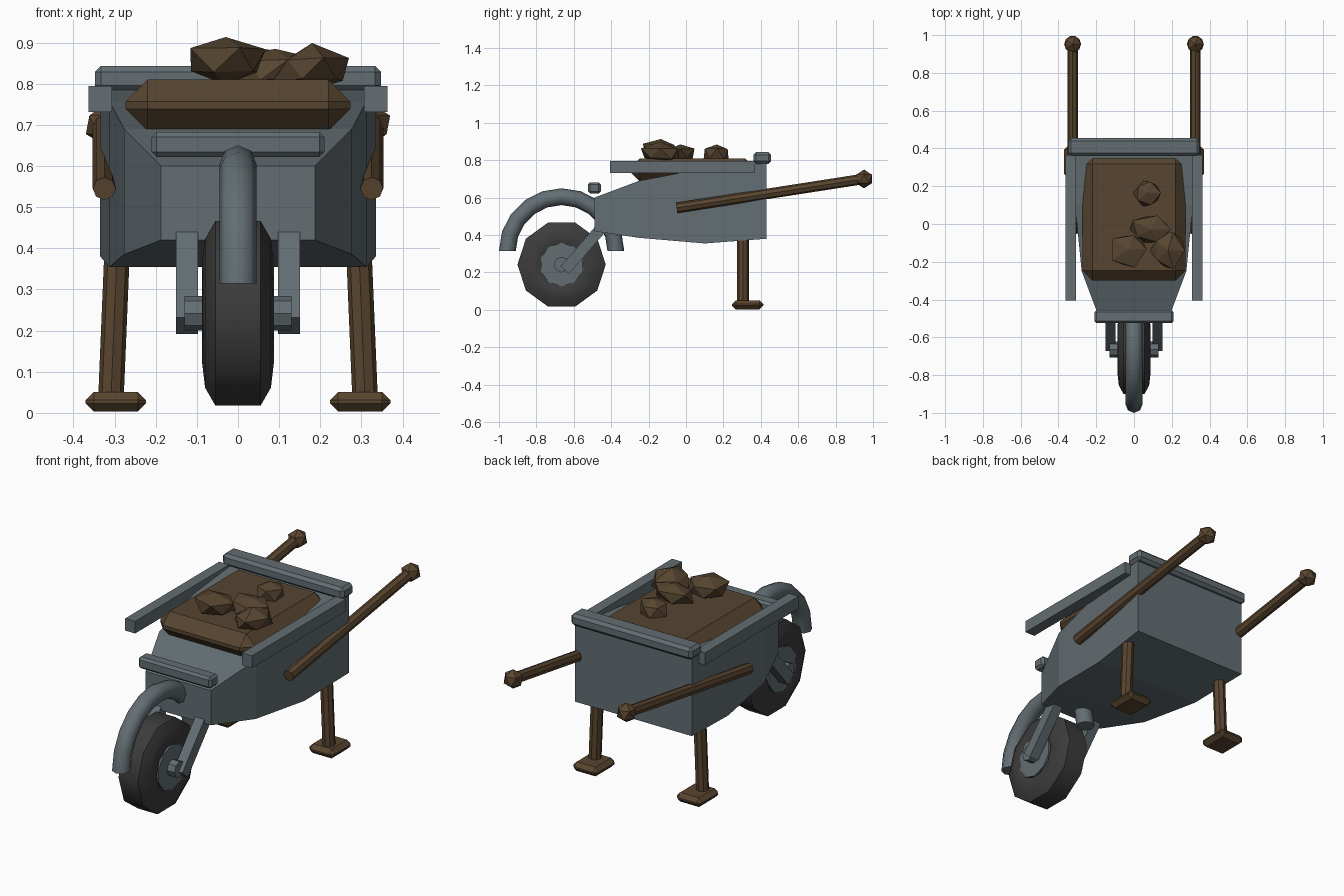
import bpy, bmesh, math, random
from mathutils import Vector, Matrix

cube = bpy.data.objects.get("Cube")
if cube:
    bpy.data.objects.remove(cube, do_unlink=True)


def material(name, rgb):
    m = bpy.data.materials.new(name)
    m.use_nodes = True
    color = (*rgb, 1)
    m.diffuse_color = color
    m.node_tree.nodes["Principled BSDF"].inputs["Base Color"].default_value = color
    return m


STEEL = material("grey steel", (0.125, 0.155, 0.17))
WOOD = material("brown wood", (0.1, 0.06, 0.028))
SOIL = material("brown soil", (0.095, 0.06, 0.03))
RUBBER = material("dark rubber", (0.045, 0.045, 0.045))


def finish(name, bm, mat, smooth=False):
    bmesh.ops.recalc_face_normals(bm, faces=bm.faces)
    mesh = bpy.data.meshes.new(name)
    bm.to_mesh(mesh)
    bm.free()
    mesh.materials.append(mat)
    obj = bpy.data.objects.new(name, mesh)
    bpy.context.collection.objects.link(obj)
    if smooth:
        bpy.context.view_layer.objects.active = obj
        obj.select_set(True)
        bpy.ops.object.shade_smooth_by_angle(angle=math.radians(50))
        obj.select_set(False)
    return obj


def box(name, center, size, mat, bevel=0, tilt=0):
    bm = bmesh.new()
    bmesh.ops.create_cube(bm, size=1, matrix=Matrix.Diagonal((*size, 1)))
    if bevel:
        bmesh.ops.bevel(bm, geom=bm.edges[:], offset=bevel, segments=1, affect='EDGES')
    bm.transform(Matrix.Translation(center) @ Matrix.Rotation(tilt, 4, 'X'))
    return finish(name, bm, mat)


def rod(name, start, end, radius, sides, mat):
    a, b = Vector(start), Vector(end)
    bm = bmesh.new()
    bmesh.ops.create_cone(bm, cap_ends=True, segments=sides, radius1=radius,
                          radius2=radius, depth=(b - a).length)
    turn = (b - a).to_track_quat('Z', 'Y').to_matrix().to_4x4()
    bm.transform(Matrix.Translation((a + b) / 2) @ turn)
    return finish(name, bm, mat)


def loft(name, rings, mat, closed=False, smooth=False):
    """Skin a list of equal-length rings of points."""
    bm = bmesh.new()
    loops = [[bm.verts.new(p) for p in ring] for ring in rings]
    pairs = list(zip(loops, loops[1:]))
    if closed:
        pairs.append((loops[-1], loops[0]))
    else:
        bm.faces.new(loops[0])
        bm.faces.new(loops[-1])
    for r, s in pairs:
        for i in range(len(r)):
            j = (i + 1) % len(r)
            bm.faces.new((r[i], r[j], s[j], s[i]))
    return finish(name, bm, mat, smooth)


# Tray: sections from nose to back (y, half width, bottom, top)
sections = [(-0.49, 0.187, 0.42, 0.60), (-0.25, 0.277, 0.385, 0.69),
            (0.10, 0.312, 0.355, 0.757), (0.43, 0.335, 0.38, 0.79)]
loft("tray", [[(-w, y, b), (w, y, b), (w, y, t), (-w, y, t)]
              for y, w, b, t in sections], STEEL)

# Rims around the tray
box("back_rim", (0, 0.408, 0.812), (0.696, 0.095, 0.062), STEEL, 0.015)
box("front_rim", (0, -0.49, 0.652), (0.42, 0.07, 0.06), STEEL, 0.012)

# Soil load with clods on top
box("soil", (0, 0.035, 0.748), (0.546, 0.67, 0.124), SOIL, 0.053)
random.seed(4)
clods = [((-0.03, -0.135, 0.855), (0.11, 0.1, 0.065)),
         ((0.18, -0.14, 0.835), (0.095, 0.11, 0.058)),
         ((0.09, -0.03, 0.835), (0.12, 0.08, 0.055)),
         ((0.07, 0.165, 0.835), (0.075, 0.075, 0.06))]
for n, (center, size) in enumerate(clods):
    bm = bmesh.new()
    bmesh.ops.create_icosphere(bm, subdivisions=1, radius=1)
    for v in bm.verts:
        v.co *= random.uniform(0.8, 1.15)
    bm.transform(Matrix.Translation(center) @ Matrix.Diagonal((*size, 1)))
    finish(f"clod_{n + 1}", bm, SOIL)

# Paired parts
for side, s in (("left", 1), ("right", -1)):
    box(f"{side}_rim", (s * 0.335, -0.02, 0.763), (0.057, 0.77, 0.063), STEEL)
    # Handle and its knob
    rod(f"{side}_handle", (s * 0.325, -0.05, 0.545), (s * 0.325, 0.95, 0.7), 0.028, 8, WOOD)
    bm = bmesh.new()
    bmesh.ops.create_icosphere(bm, subdivisions=1, radius=0.05)
    bm.transform(Matrix.Translation((s * 0.325, 0.952, 0.7)))
    finish(f"{side}_knob", bm, WOOD)
    # Leg and foot
    rod(f"{side}_leg", (s * 0.309, 0.305, 0.03), (s * 0.291, 0.305, 0.46), 0.031, 8, WOOD)
    box(f"{side}_foot", (s * 0.297, 0.33, 0.027), (0.147, 0.168, 0.048), WOOD, 0.02)
    # Fork arm
    box(f"{side}_fork", (s * 0.124, -0.55, 0.325), (0.053, 0.06, 0.3), STEEL,
        tilt=math.radians(-41))

# Wheel: ten-sided tyre swept from a rounded section (x, radius)
WY, WZ, SIDES = -0.665, 0.242, 10
section = [(-0.055, 0.236), (0.055, 0.236), (0.08, 0.19), (0.087, 0.128),
           (0.06, 0.09), (-0.06, 0.09), (-0.087, 0.128), (-0.08, 0.19)]
angles = [2 * math.pi * i / SIDES for i in range(SIDES)]
loft("tyre", [[(x, WY + r * math.cos(a), WZ + r * math.sin(a)) for x, r in section]
              for a in angles], RUBBER, closed=True, smooth=True)
rod("hub", (-0.088, WY, WZ), (0.088, WY, WZ), 0.117, 10, STEEL)
rod("axle", (-0.13, WY, WZ), (0.13, WY, WZ), 0.042, 8, STEEL)

# Mudguard: half ring of eight-sided tube
ARC, RING, TUBE = 10, 0.29, 0.045
rings = []
for i in range(ARC + 1):
    a = math.pi * i / ARC
    ring = []
    for k in range(8):
        t = math.pi * k / 4
        r = RING + TUBE * math.cos(t)
        ring.append((TUBE * math.sin(t), WY + r * math.cos(a), 0.315 + r * math.sin(a)))
    rings.append(ring)
loft("mudguard", rings, STEEL, smooth=True)
